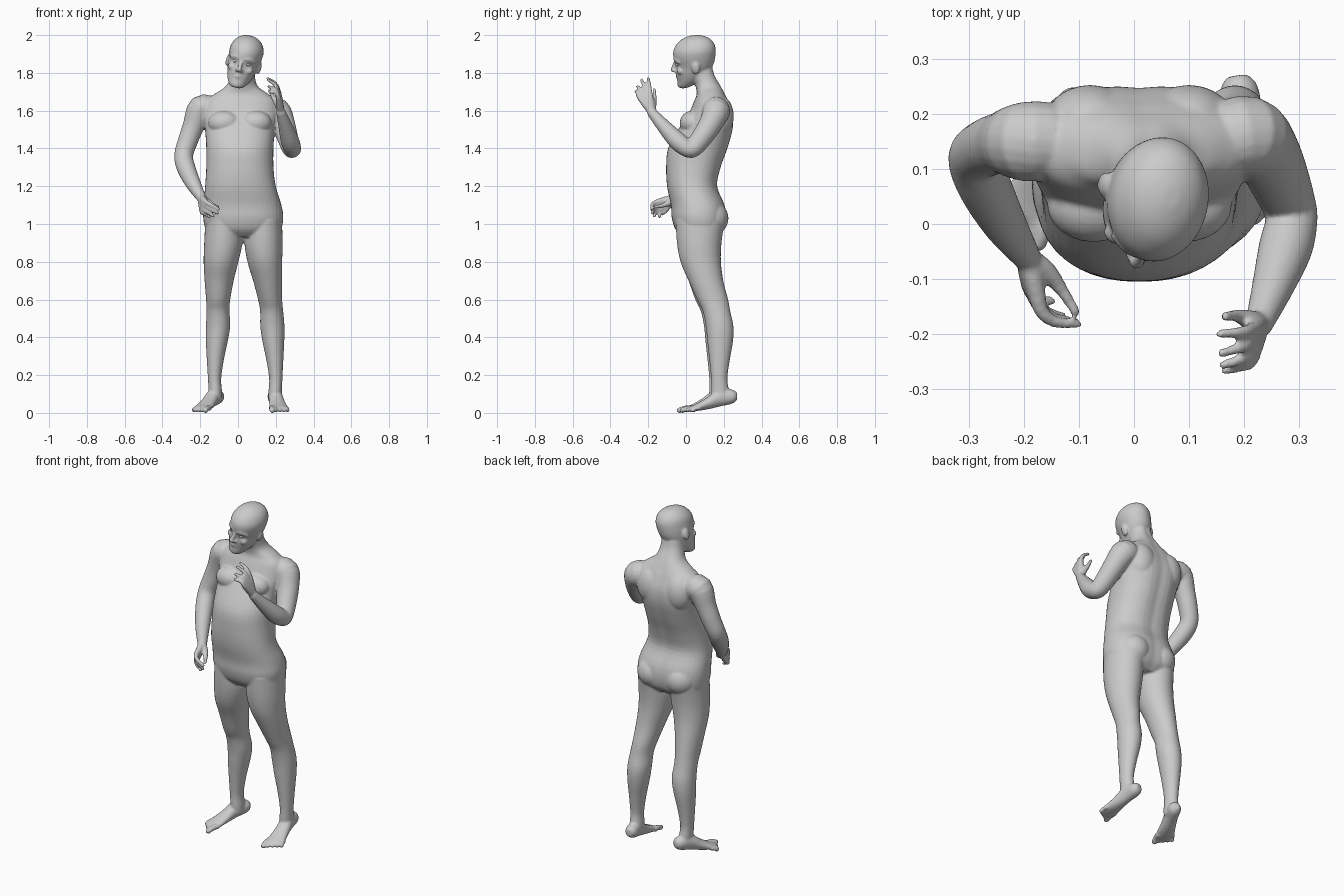
import bpy, bmesh
from math import sin, cos, pi, radians, copysign, exp
from mathutils import Vector, Matrix

bm = bmesh.new()


def spline(rows, sub=4):
    """Catmull-Rom interpolation through rows of numbers."""
    out = []
    for i in range(len(rows) - 1):
        p = [rows[max(0, min(len(rows) - 1, i + k))] for k in (-1, 0, 1, 2)]
        for s in range(sub):
            t = s / sub
            out.append([b + .5 * t * (c - a + t * (2*a - 5*b + 4*c - d + t * (3*(b - c) + d - a)))
                        for a, b, c, d in zip(*p)])
    return out + [list(rows[-1])]


def loft(rings):
    """Skin closed rings of points and cap both ends."""
    loops = [[bm.verts.new(p) for p in ring] for ring in rings]
    n = len(loops[0])
    for a, b in zip(loops, loops[1:]):
        for i in range(n):
            bm.faces.new((a[i], a[(i+1) % n], b[(i+1) % n], b[i]))
    bm.faces.new(loops[0][::-1])
    bm.faces.new(loops[-1])


def column(rows, matrix=Matrix(), power=2.0, groove=0.0, n=40):
    """Stacked super-ellipses: rows of (z, x, y, rx, ry)."""
    rings = []
    for z, x, y, rx, ry in spline(rows):
        ring = []
        for i in range(n):
            a = 2 * pi * i / n
            c = copysign(abs(cos(a)) ** (2 / power), cos(a))
            s = copysign(abs(sin(a)) ** (2 / power), sin(a))
            s *= 1 - groove * exp(-(c / .22) ** 2) * (s > 0)
            ring.append(matrix @ Vector((x + rx * c, y + ry * s, z)))
        rings.append(ring)
    loft(rings)


def ball(center, radii, matrix=Matrix()):
    bmesh.ops.create_uvsphere(bm, u_segments=24, v_segments=16, radius=1,
                              matrix=matrix @ Matrix.Translation(center) @ Matrix.Diagonal((*radii, 1)))


def tube(points, matrix=Matrix(), n=20):
    """Round limb through (x, y, z, radius) points with ball ends."""
    rows = spline(points)
    pos = [Vector(r[:3]) for r in rows]
    u = Vector((.3, .8, .5))
    rings = []
    for i, p in enumerate(pos):
        t = (pos[min(i + 1, len(pos) - 1)] - pos[max(i - 1, 0)]).normalized()
        u = (u - t * u.dot(t)).normalized()
        v = t.cross(u)
        rings.append([matrix @ (p + (u * cos(2*pi*k/n) + v * sin(2*pi*k/n)) * rows[i][3]) for k in range(n)])
    loft(rings)
    for r in (rows[0], rows[-1]):
        ball(r[:3], (r[3],) * 3, matrix)


# torso, hips and neck
column([(.93, .028, .075, .13, .09), (.97, .028, .075, .195, .13), (1.03, .028, .072, .212, .147),
        (1.10, .023, .065, .207, .145), (1.20, .013, .035, .187, .135), (1.30, .01, .042, .178, .147),
        (1.40, .01, .065, .178, .16), (1.50, .01, .105, .185, .147), (1.58, .01, .132, .202, .12),
        (1.65, .013, .135, .19, .092), (1.69, .018, .132, .14, .075), (1.73, .02, .118, .084, .068),
        (1.79, .025, .09, .064, .062), (1.86, .03, .075, .06, .06)], power=2.25, groove=.06)

# chest, shoulder blade and buttock volumes
for s in (-1, 1):
    ball((.01 + s * .083, .035, 1.535), (.085, .068, .065))
    ball((.01 + s * .09, .18, 1.57), (.085, .073, .11))
    ball((.028 + s * .09, .125, 1.03), (.095, .1, .095))

# legs share one profile (z, y, rx, ry); only the x path differs
leg = [(1.02, .075, .098, .13), (.90, .07, .101, .118), (.80, .078, .092, .107), (.70, .105, .077, .092),
       (.60, .135, .064, .082), (.54, .155, .061, .073), (.46, .172, .064, .073), (.38, .175, .058, .068),
       (.28, .172, .045, .054), (.18, .17, .035, .043), (.11, .175, .036, .048), (.07, .178, .036, .048)]
paths = ((-.075, -.078, -.09, -.10, -.105, -.106, -.105, -.112, -.12, -.124, -.12, -.12),
         (.135, .135, .142, .157, .17, .178, .182, .187, .195, .2, .197, .197))
for xs, dy in zip(paths, (-.004, .006)):
    column([(z, x, y + (dy if z < .7 else 0), rx, ry) for (z, y, rx, ry), x in zip(leg, xs)], n=32)

# feet with toes; the sole slopes down toward the toes
for heel, toe, inner in (((-.095, .243), (-.212, -.02), 1), ((.188, .27), (.225, -.03), -1)):
    h, d = Vector((*heel, 0)), Vector((toe[0] - heel[0], toe[1] - heel[1], 0)).normalized()
    w = Vector((-d.y, d.x, 0)) * inner
    if w.x * inner < 0:
        w = -w
    rings = []
    for dist, z, rw, rh in spline([(0, .088, .018, .02), (.025, .086, .035, .037), (.09, .082, .037, .048),
                                   (.16, .05, .043, .032), (.215, .03, .05, .02), (.255, .02, .047, .013)]):
        rings.append([h + d * dist + w * rw * cos(2*pi*k/24) + Vector((0, 0, z + rh * sin(2*pi*k/24)))
                      for k in range(24)])
    loft(rings)
    for i in range(5):
        side = .038 - .02 * i
        a, b = h + d * (.225 - .004 * i) + w * side, h + d * (.285 - .011 * i) + w * side * 1.1
        r = .015 if i == 0 else .011
        tube([(a.x, a.y, .026, r), (*((a + b) / 2).xy, .024, r), (b.x, b.y, .014, r)], n=12)

# arms: lowered on one side, folded up on the other
tube([(-.14, .15, 1.6, .07), (-.195, .15, 1.61, .073), (-.235, .148, 1.52, .058), (-.265, .14, 1.44, .053),
      (-.288, .12, 1.36, .05), (-.272, .07, 1.29, .049), (-.235, 0, 1.21, .04), (-.195, -.06, 1.14, .026)])
tube([(.16, .15, 1.6, .07), (.207, .16, 1.595, .073), (.24, .13, 1.53, .062), (.262, .085, 1.46, .056),
      (.28, .04, 1.405, .05), (.287, .01, 1.4, .047), (.275, -.045, 1.44, .049), (.25, -.12, 1.52, .037),
      (.228, -.18, 1.59, .026)])


# hands: each finger runs from the wrist through knuckle and joint to its tip
def hand(wrist, first, last, tips, bend, thumb):
    wrist, first, last = Vector(wrist), Vector(first), Vector(last)
    for i, tip in enumerate(tips):
        k = first.lerp(last, i / 3)
        mid = (k + Vector(tip)) / 2 + Vector(bend)
        tube([(*wrist.lerp(k, .05), .02), (*wrist.lerp(k, .55), .018), (*k, .0135), (*mid, .011), (*tip, .0085)], n=12)
    tube([(*wrist, .02)] + thumb, n=12)


hand((-.195, -.06, 1.14), (-.168, -.158, 1.115), (-.19, -.118, 1.063),
     [(-.103, -.182, 1.08), (-.108, -.178, 1.058), (-.13, -.168, 1.042), (-.15, -.14, 1.038)],
     (-.008, -.008, .004),
     [(-.16, -.085, 1.115, .019), (-.13, -.122, 1.098, .012), (-.106, -.16, 1.09, .009)])
hand((.228, -.18, 1.59), (.215, -.192, 1.70), (.212, -.248, 1.672),
     [(.157, -.20, 1.77), (.16, -.235, 1.762), (.162, -.257, 1.728), (.165, -.266, 1.70)],
     (.012, 0, .008),
     [(.212, -.175, 1.63, .019), (.187, -.167, 1.67, .012), (.166, -.168, 1.71, .009)])

# head, tilted sideways and turned a little
H = (Matrix.Translation((.035, .045, 1.875)) @ Matrix.Rotation(radians(15), 4, 'Y')
     @ Matrix.Rotation(radians(-7), 4, 'Z') @ Matrix.Rotation(radians(4), 4, 'X'))
column([(-.155, 0, -.07, .022, .02), (-.142, 0, -.058, .042, .042), (-.11, 0, -.032, .061, .068),
        (-.07, 0, -.015, .074, .088), (-.03, 0, 0, .081, .101), (.02, 0, .001, .089, .113),
        (.06, 0, .005, .088, .11), (.095, 0, .01, .07, .088), (.115, 0, .012, .045, .057),
        (.125, 0, .012, .015, .02)], H, n=36)

# nose, brow, lips, cheeks and ears
tube([(0, -.098, 0, .009), (0, -.11, -.03, .01), (0, -.12, -.055, .013)], H, 12)
tube([(-.02, -.088, -.095, .007), (0, -.098, -.092, .01), (.02, -.088, -.095, .007)], H, 12)
for s in (-1, 1):
    tube([(s * .01, -.1, .002, .011), (s * .035, -.094, .008, .012), (s * .06, -.075, 0, .01)], H, 12)
    ball((s * .012, -.108, -.06), (.01, .012, .008), H)
    ball((s * .045, -.07, -.052), (.024, .022, .02), H)
    ball((s * .086, .015, -.03), (.011, .022, .033), H)


def finish(name):
    global bm
    bmesh.ops.recalc_face_normals(bm, faces=bm.faces)
    mesh = bpy.data.meshes.new(name)
    bm.to_mesh(mesh)
    bm.free()
    bm = bmesh.new()
    mesh.polygons.foreach_set("use_smooth", [True] * len(mesh.polygons))
    obj = bpy.data.objects.new(name, mesh)
    bpy.context.collection.objects.link(obj)
    return obj


# fuse all volumes into one smooth skin
body = finish("body")
fuse = body.modifiers.new("fuse", 'REMESH')
fuse.mode, fuse.voxel_size, fuse.use_smooth_shade = 'VOXEL', .006, True
soften = body.modifiers.new("soften", 'SMOOTH')
soften.factor, soften.iterations = .5, 4

# eyeballs
for s in (-1, 1):
    ball((s * .034, -.084, -.018), (.014, .014, .01), H)
finish("eyes")
bm.free()
